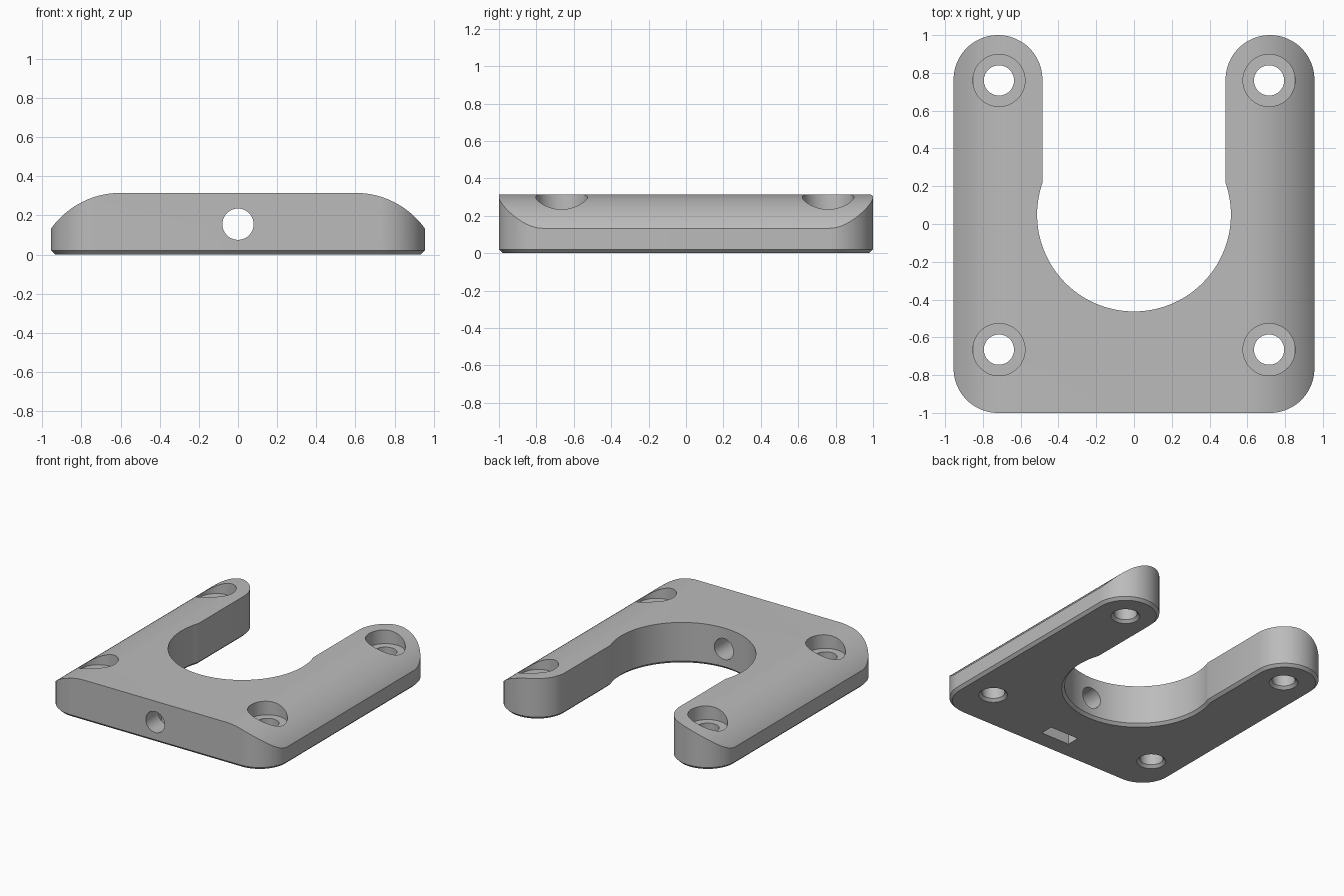
import bpy, bmesh, math

cube = bpy.data.objects.get("Cube")
if cube:
    bpy.data.objects.remove(cube, do_unlink=True)

HALF_W, INNER, ROUND = 0.955, 0.485, 0.235
HEIGHT, CHAMFER = 0.315, 0.02
BORE_Y, BORE_R = 0.05, 0.513


def arc(cx, cy, r, start, end, steps=24):
    """Points along an arc, angles in degrees."""
    angles = [math.radians(start + (end - start) * i / steps) for i in range(steps + 1)]
    return [(cx + r * math.cos(a), cy + r * math.sin(a)) for a in angles]


def mirrored(points):
    """Close a half outline by reflecting it across x = 0."""
    return points + [(-x, y) for x, y in reversed(points) if abs(x) > 1e-5]


def make_object(name, bm):
    bmesh.ops.remove_doubles(bm, verts=bm.verts, dist=1e-5)
    bmesh.ops.recalc_face_normals(bm, faces=bm.faces)
    mesh = bpy.data.meshes.new(name)
    bm.to_mesh(mesh)
    bm.free()
    obj = bpy.data.objects.new(name, mesh)
    bpy.context.collection.objects.link(obj)
    return obj


def loft(name, rings):
    """Capped solid through a stack of matching rings of 3D points."""
    bm = bmesh.new()
    loops = [[bm.verts.new(p) for p in ring] for ring in rings]
    n = len(loops[0])
    for low, high in zip(loops, loops[1:]):
        for i in range(n):
            j = (i + 1) % n
            bm.faces.new((low[i], low[j], high[j], high[i]))
    bm.faces.new(loops[0][::-1])
    bm.faces.new(loops[-1])
    return make_object(name, bm)


def combine(target, tool, operation):
    """Apply an exact boolean and discard the tool."""
    tool.hide_render = True
    mod = target.modifiers.new(tool.name, 'BOOLEAN')
    mod.operation, mod.solver, mod.object = operation, 'EXACT', tool
    bpy.context.view_layer.objects.active = target
    bpy.ops.object.modifier_apply(modifier=mod.name)
    bpy.data.objects.remove(tool, do_unlink=True)


# U-shaped plate outline: outer corner, arm tip, inner arm side, round bore
arm_x = HALF_W - ROUND
meet = math.degrees(math.acos(INNER / BORE_R))
outline = mirrored(
    arc(arm_x, ROUND - 1, ROUND, -90, 0)
    + arc(arm_x, 1 - ROUND, ROUND, 0, 180, 48)
    + arc(0, BORE_Y, BORE_R, meet, -90, 48))
bm = bmesh.new()
base = bm.faces.new([bm.verts.new((x, y, 0)) for x, y in outline])
side = bmesh.ops.extrude_face_region(bm, geom=[base], use_keep_orig=True)
bmesh.ops.translate(bm, vec=(0, 0, 0.5),
                    verts=[v for v in side["geom"] if isinstance(v, bmesh.types.BMVert)])
bmesh.ops.recalc_face_normals(bm, faces=bm.faces)

# Chamfer around the underside
bottom = [e for e in bm.edges if all(v.co.z < 1e-4 for v in e.verts)]
bmesh.ops.bevel(bm, geom=bottom, offset=CHAMFER, segments=1, affect='EDGES')
plate = make_object("mounting_plate", bm)

# Crowned cross-section running front to back
CROWN_R = 0.4375
section = mirrored([(1.1, -0.1)] + [(1.1, 0.03)] + arc(0.6, HEIGHT - CROWN_R, CROWN_R, 28, 90, 28))
crown = loft("crown_section", [[(x, y, z) for x, z in section] for y in (-1.2, 1.2)])
combine(plate, crown, 'INTERSECT')

# Counterbored screw holes with a chamfered lower rim
screw_steps = [(0.12, -0.02), (0.08, 0.02), (0.08, 0.21), (0.138, 0.21), (0.138, 0.5)]
for x in (-0.715, 0.715):
    for y in (-0.665, 0.76):
        rings = [[(px, py, z) for px, py in arc(x, y, r, 0, 360, 48)[:-1]]
                 for r, z in screw_steps]
        combine(plate, loft("screw_hole", rings), 'DIFFERENCE')

# Clamp screw hole from the front into the bore
circle = arc(0, 0.155, 0.08, 0, 360, 48)[:-1]
combine(plate, loft("clamp_hole", [[(x, y, z) for x, z in circle] for y in (-1.2, 0)]),
        'DIFFERENCE')

# Nut pocket in the underside
pocket = [(-0.12, -0.85), (0.12, -0.85), (0.12, -0.75), (-0.12, -0.75)]
combine(plate, loft("nut_pocket", [[(x, y, z) for x, y in pocket] for z in (-0.1, 0.27)]),
        'DIFFERENCE')

# Single grey material
grey = bpy.data.materials.new("plain_grey")
grey.use_nodes = True
colour = (0.5, 0.5, 0.5, 1)
grey.diffuse_color = colour
grey.node_tree.nodes["Principled BSDF"].inputs["Base Color"].default_value = colour
plate.data.materials.clear()
plate.data.materials.append(grey)
for face in plate.data.polygons:
    face.material_index = 0

# Smooth curved walls, crisp edges
bpy.ops.object.select_all(action='DESELECT')
plate.select_set(True)
bpy.context.view_layer.objects.active = plate
bpy.ops.object.shade_smooth_by_angle(angle=math.radians(22))
